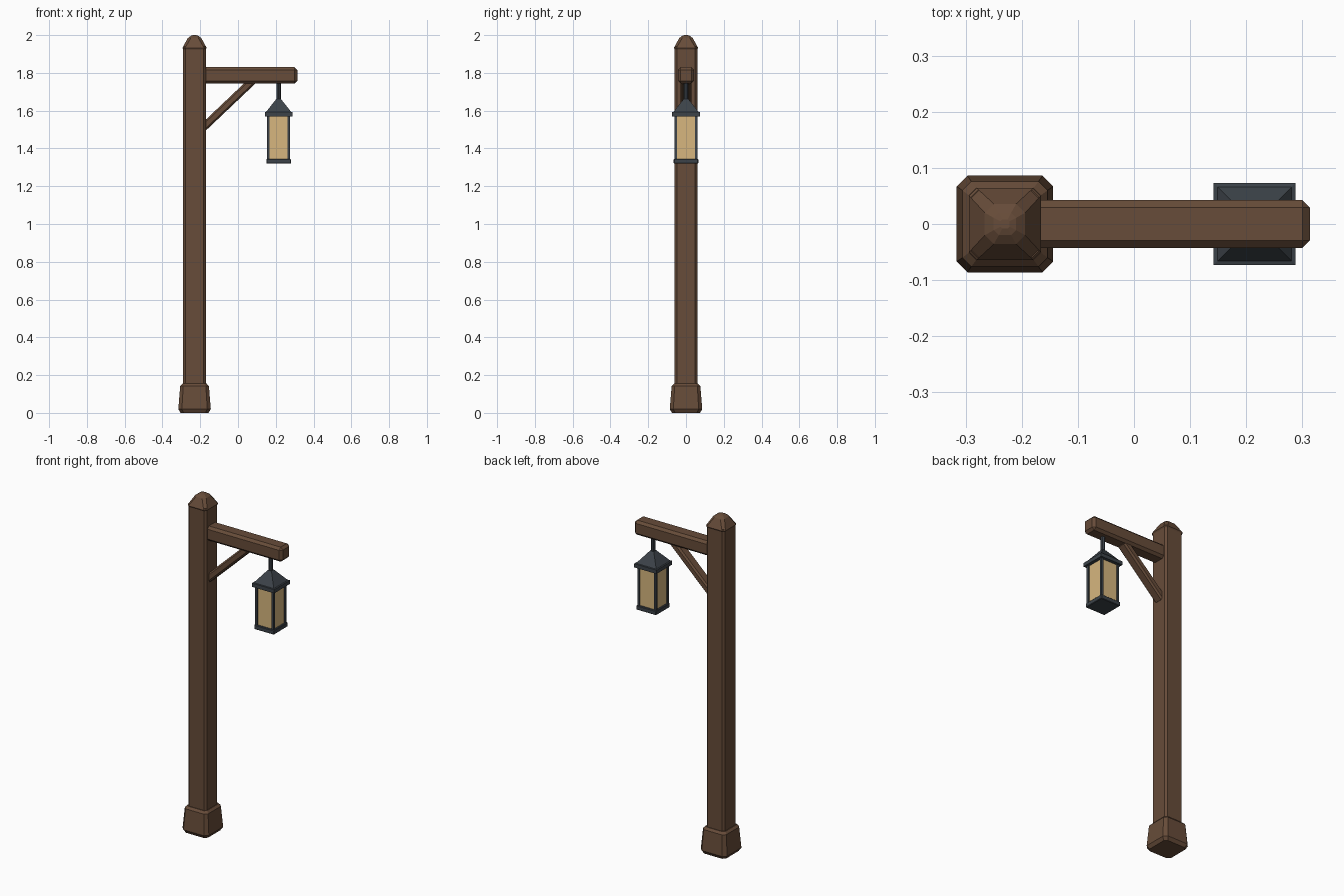
import bpy, bmesh, math
from mathutils import Matrix, Vector

if "Cube" in bpy.data.objects:
    bpy.data.objects.remove(bpy.data.objects["Cube"])


def material(name, rgb):
    m = bpy.data.materials.new(name)
    m.diffuse_color = (*rgb, 1)
    m.use_nodes = True
    m.node_tree.nodes["Principled BSDF"].inputs["Base Color"].default_value = m.diffuse_color
    return m


WOOD = material("wood", (0.135, 0.072, 0.041))
METAL = material("dark_metal", (0.045, 0.055, 0.066))
GLASS = material("warm_glass", (0.68, 0.47, 0.21))


def finish(bm, name, mat):
    bmesh.ops.recalc_face_normals(bm, faces=bm.faces[:])
    me = bpy.data.meshes.new(name)
    bm.to_mesh(me)
    bm.free()
    me.materials.append(mat)
    ob = bpy.data.objects.new(name, me)
    bpy.context.collection.objects.link(ob)
    return ob


def loft(name, cx, rings, mat):
    """Stack of square rings (z, half width, corner chamfer) joined by flat faces."""
    bm = bmesh.new()
    loops = []
    for z, h, c in rings:
        pts = []
        for k in range(4):
            rot = Matrix.Rotation(k * math.pi / 2, 3, 'Z')
            corner = [(h, h - c), (h - c, h)] if c else [(h, h)]
            pts += [rot @ Vector((x, y, 0)) for x, y in corner]
        loops.append([bm.verts.new((p.x + cx, p.y, z)) for p in pts])
    n = len(loops[0])
    for a, b in zip(loops, loops[1:]):
        for i in range(n):
            j = (i + 1) % n
            bm.faces.new((a[i], a[j], b[j], b[i]))
    bm.faces.new(loops[0])
    bm.faces.new(loops[-1])
    return finish(bm, name, mat)


def beam(name, center, size, mat, bevel=0.0, tilt=0.0):
    """Box with chamfered edges, tilted upward along x."""
    bm = bmesh.new()
    bmesh.ops.create_cube(bm, size=1, matrix=Matrix.Diagonal((*size, 1)))
    if bevel:
        bmesh.ops.bevel(bm, geom=bm.edges[:], offset=bevel, segments=1,
                        affect='EDGES', profile=0.5)
    bm.transform(Matrix.Translation(center) @ Matrix.Rotation(-tilt, 4, 'Y'))
    return finish(bm, name, mat)


PX = -0.23   # post centre
LX = 0.215   # lantern centre

# Post, flared foot and faceted cap
loft("post", PX, [(0.1, 0.06, 0.012), (1.94, 0.06, 0.012)], WOOD)
loft("post_foot", PX, [(0, 0.074, 0.016), (0.02, 0.086, 0.019),
                       (0.142, 0.076, 0.016), (0.155, 0.064, 0.013)], WOOD)
loft("post_cap", PX, [(1.925, 0.06, 0.012), (1.933, 0.064, 0.014),
                      (1.94, 0.06, 0.014), (1.984, 0.036, 0.016),
                      (1.996, 0.02, 0.009), (2.0, 0.008, 0.003)], WOOD)

# Arm and diagonal brace
beam("arm", (0.042, 0, 1.787), (0.544, 0.086, 0.086), WOOD, 0.014)
foot, head = Vector((-0.172, 0, 1.522)), Vector((0.063, 0, 1.745))
span = head - foot
beam("brace", (foot + head) / 2, (span.length + 0.05, 0.06, 0.042), WOOD,
     0.009, math.atan2(span.z, span.x))

# Hanging rod
bm = bmesh.new()
bmesh.ops.create_cone(bm, cap_ends=True, segments=8, radius1=0.012, radius2=0.012,
                      depth=0.12, matrix=Matrix.Translation((LX, 0, 1.70)))
finish(bm, "hanging_rod", METAL)

# Lantern roof, base plate, glass and corner bars
loft("lantern_roof", LX, [(1.57, 0.073, 0), (1.592, 0.073, 0),
                          (1.594, 0.066, 0), (1.662, 0.012, 0)], METAL)
beam("lantern_base", (LX, 0, 1.332), (0.13, 0.13, 0.026), METAL, 0.003)
beam("lantern_glass", (LX, 0, 1.455), (0.108, 0.108, 0.24), GLASS)
for i, (sx, sy) in enumerate([(-1, -1), (1, -1), (1, 1), (-1, 1)]):
    beam(f"lantern_bar_{i + 1}", (LX + sx * 0.054, sy * 0.054, 1.455),
         (0.014, 0.014, 0.24), METAL)
